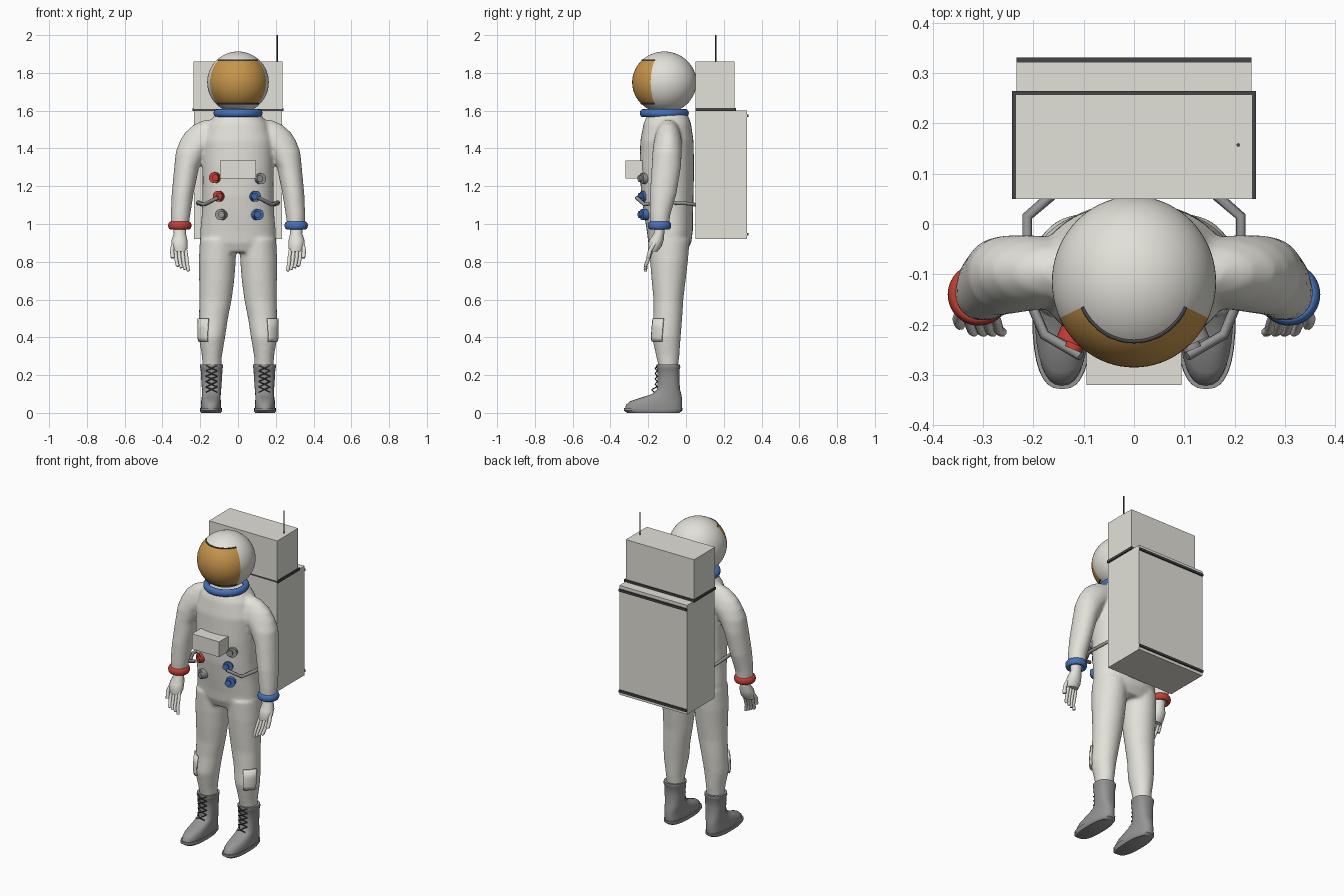
import bpy, bmesh, math
from mathutils import Vector

cube = bpy.data.objects.get("Cube")
if cube:
    bpy.data.objects.remove(cube, do_unlink=True)


def material(name, rgb):
    m = bpy.data.materials.new(name)
    m.use_nodes = True
    m.diffuse_color = (*rgb, 1)
    m.node_tree.nodes["Principled BSDF"].inputs["Base Color"].default_value = (*rgb, 1)
    return m


SUIT = material("suit white", (0.76, 0.75, 0.69))
GOLD = material("visor gold", (0.57, 0.3, 0.07))
RED = material("red", (0.55, 0.05, 0.035))
BLUE = material("blue", (0.06, 0.17, 0.5))
GREY = material("boot grey", (0.3, 0.3, 0.3))
DARK = material("dark trim", (0.06, 0.06, 0.065))


def finish(name, bm, *mats, smooth=True):
    bmesh.ops.recalc_face_normals(bm, faces=bm.faces)
    mesh = bpy.data.meshes.new(name)
    bm.to_mesh(mesh)
    bm.free()
    ob = bpy.data.objects.new(name, mesh)
    bpy.context.collection.objects.link(ob)
    for m in mats:
        mesh.materials.append(m)
    if smooth:
        bpy.ops.object.select_all(action="DESELECT")
        ob.select_set(True)
        bpy.context.view_layer.objects.active = ob
        bpy.ops.object.shade_smooth_by_angle(angle=math.radians(40))
    return ob


def loft(bm, rings, side=1, power=2.0, n=32):
    """Stack rounded outlines given as (x centre, half width, front y, back y, z)."""
    loops = []
    for cx, hw, yf, yb, z in rings:
        loop = []
        for i in range(n):
            a = 2 * math.pi * i / n
            s, c = math.sin(a), math.cos(a)
            px = math.copysign(abs(s) ** (2 / power), s)
            py = math.copysign(abs(c) ** (2 / power), c)
            loop.append(bm.verts.new((side * (cx + hw * px), (yf + yb) / 2 + (yb - yf) / 2 * py, z)))
        loops.append(loop)
    for a, b in zip(loops, loops[1:]):
        for i in range(n):
            j = (i + 1) % n
            bm.faces.new((a[i], a[j], b[j], b[i]))
    bm.faces.new(loops[0])
    bm.faces.new(loops[-1][::-1])


def box(name, lo, hi, mat):
    bm = bmesh.new()
    bmesh.ops.create_cube(bm, size=1)
    lo, hi = Vector(lo), Vector(hi)
    bmesh.ops.scale(bm, vec=hi - lo, verts=bm.verts)
    bmesh.ops.translate(bm, vec=(lo + hi) / 2, verts=bm.verts)
    return finish(name, bm, mat, smooth=False)


def tube(name, paths, radius, mat, res=2):
    cu = bpy.data.curves.new(name, "CURVE")
    cu.dimensions = "3D"
    cu.bevel_depth, cu.bevel_resolution, cu.use_fill_caps = radius, res, True
    for path in paths:
        sp = cu.splines.new("POLY")
        sp.points.add(len(path) - 1)
        for p, co in zip(sp.points, path):
            p.co = (*co, 1)
    cu.materials.append(mat)
    ob = bpy.data.objects.new(name, cu)
    bpy.context.collection.objects.link(ob)
    return ob


def ring(name, loc, major, minor, mat, stretch=1.0):
    bpy.ops.mesh.primitive_torus_add(location=loc, major_radius=major, minor_radius=minor,
                                     major_segments=40, minor_segments=12)
    ob = bpy.context.object
    ob.name, ob.scale.z = name, stretch
    ob.data.materials.append(mat)
    ob.data.shade_smooth()


# Suit: torso, arms and legs fused into one soft skin
bm = bmesh.new()
loft(bm, [(0, .17, -.18, .0, .85), (0, .2, -.2, .028, .9), (0, .2, -.207, .036, .96),
          (0, .192, -.222, .037, 1.05), (0, .188, -.237, .04, 1.15), (0, .188, -.246, .043, 1.3),
          (0, .19, -.242, .04, 1.44), (0, .16, -.225, .027, 1.53), (0, .12, -.205, .01, 1.58)], power=2.2)
arm = [(.308, .046, -.188, -.092, .98), (.304, .052, -.192, -.082, 1.05), (.293, .058, -.192, -.05, 1.16),
       (.272, .066, -.182, -.027, 1.3), (.246, .084, -.178, -.022, 1.38), (.2, .108, -.17, -.022, 1.44),
       (.17, .11, -.16, -.03, 1.485), (.14, .095, -.145, -.045, 1.525), (.12, .06, -.12, -.07, 1.55)]
leg = [(.138, .048, -.14, -.045, .22), (.138, .053, -.158, -.035, .3), (.138, .07, -.18, -.028, .4),
       (.13, .077, -.172, -.02, .5), (.119, .086, -.172, -.014, .6), (.113, .093, -.182, -.002, .7),
       (.11, .098, -.19, .01, .8), (.105, .097, -.195, .02, .92)]
for s in (1, -1):
    loft(bm, arm, s)
    loft(bm, leg, s)
suit = finish("suit_body", bm, SUIT)
rm = suit.modifiers.new("fuse", "REMESH")
rm.mode, rm.voxel_size, rm.use_smooth_shade = "VOXEL", 0.009, True
sm = suit.modifiers.new("soften", "SMOOTH")
sm.factor, sm.iterations = 0.5, 8

# Helmet with visor cut into the shell
bm = bmesh.new()
bmesh.ops.create_uvsphere(bm, u_segments=72, v_segments=36, radius=1)
for h in (-.69, .72):
    bmesh.ops.bisect_plane(bm, geom=bm.verts[:] + bm.edges[:] + bm.faces[:],
                           plane_co=(0, 0, h), plane_no=(0, 0, 1))
for f in bm.faces:
    c = f.calc_center_median()
    if -.69 < c.z < .72 and abs(math.atan2(c.x, -c.y)) < math.radians(65):
        f.material_index = 1
centre, size = Vector((0, -.115, 1.75)), Vector((.163, .17, .163))
bmesh.ops.scale(bm, vec=size, verts=bm.verts)
bmesh.ops.translate(bm, vec=centre, verts=bm.verts)
finish("helmet", bm, SUIT, GOLD)
rims = []
for h in (-.69, .72):
    r = math.sqrt(1 - h * h)
    angles = [math.radians(a) for a in range(-65, 66, 5)]
    rims.append([centre + size * Vector((r * math.sin(a), -r * math.cos(a), h)) for a in angles])
tube("visor_rims", rims, .004, DARK)
ring("collar_ring", (0, -.115, 1.587), .112, .018, BLUE, 1.2)

# Backpack, trim bars and antenna
box("backpack_main", (-.233, .05, .92), (.233, .322, 1.6), SUIT)
box("backpack_top", (-.235, .05, 1.61), (.235, .257, 1.86), SUIT)
box("backpack_seam", (-.242, .05, 1.598), (.242, .264, 1.613), DARK)
for label, z in (("upper", 1.573), ("lower", .945)):
    box("backpack_bar_" + label, (-.233, .32, z - .007), (.233, .331, z + .007), DARK)
tube("antenna", [[(.207, .157, 1.85), (.207, .157, 2)]], .0035, DARK)

# Chest box and hose connectors
box("chest_box", (-.094, -.32, 1.24), (.094, -.2, 1.335), SUIT)
knobs = [(-.117, 1.245, RED), (-.097, 1.147, RED), (-.085, 1.05, GREY),
         (.113, 1.24, GREY), (.085, 1.147, BLUE), (.1, 1.05, BLUE)]
for i, (x, z, mat) in enumerate(knobs):
    for part, r, depth, y in (("base", .029, .05, -.212), ("cap", .018, .02, -.24)):
        bpy.ops.mesh.primitive_cylinder_add(vertices=20, radius=r, depth=depth, location=(x, y, z),
                                            rotation=(math.pi / 2, 0, math.copysign(.4, x)))
        ob = bpy.context.object
        ob.name = f"connector_{part}_{i + 1}"
        ob.data.materials.append(mat)
        bpy.ops.object.shade_smooth_by_angle(angle=math.radians(40))

for s, side in ((1, "left"), (-1, "right")):
    # Control arm from the backpack
    tube("control_arm_" + side, [[(s * x, y, z) for x, y, z in (
        (.16, .06, 1.1), (.212, .015, 1.108), (.212, -.14, 1.115), (.178, -.22, 1.103),
        (.105, -.262, 1.14))]], .0105, GREY, 1)

    # Wrist ring, hand and fingers
    ring("wrist_ring_" + side, (s * .308, -.14, .992), .049, .013, BLUE if s > 0 else RED, 1.6)
    bm = bmesh.new()
    loft(bm, [(.308, .034, -.17, -.11, .99), (.308, .032, -.17, -.115, .95), (.31, .042, -.195, -.118, .915),
              (.308, .042, -.202, -.13, .88), (.306, .034, -.2, -.15, .855)], s, n=20)
    finish("hand_" + side, bm, SUIT)
    fingers = [[(s * (.28 + .017 * k), -.175, .88), (s * (.272 + .019 * k), -.195, .825),
                (s * (.268 + .018 * k), -.212, .785), (s * (.262 + .018 * k), -.215, .75 + .009 * k)]
               for k in range(4)]
    tube("fingers_" + side, fingers, .0095, SUIT)
    tube("thumb_" + side, [[(s * .34, -.16, .91), (s * .35, -.19, .86), (s * .345, -.2, .82)]], .011, SUIT)

    # Leg pocket following the outer front of the shin
    bm = bmesh.new()
    rows = []
    for cx, hw, yf, yb, z in ((.137, .067, -.177, -.03, .378), leg[2], (.134, .075, -.177, -.022, .45), leg[3]):
        row = []
        for k in range(9):
            a = math.radians(18 + 7 * k)
            row.append(bm.verts.new((s * (cx + (hw + .005) * math.sin(a)),
                                     (yf + yb) / 2 - ((yb - yf) / 2 + .005) * math.cos(a), z)))
        rows.append(row)
    for a, b in zip(rows, rows[1:]):
        for k in range(8):
            bm.faces.new((a[k], a[k + 1], b[k + 1], b[k]))
    pocket = finish("leg_pocket_" + side, bm, SUIT)
    sol = pocket.modifiers.new("thickness", "SOLIDIFY")
    sol.thickness, sol.offset = .01, 0

    # Boot with sole and laces
    bm = bmesh.new()
    loft(bm, [(.143, .053, -.322, -.022, .02), (.143, .054, -.318, -.02, .042), (.143, .052, -.295, -.02, .062),
              (.142, .05, -.235, -.022, .082), (.141, .05, -.178, -.025, .1), (.14, .051, -.153, -.032, .125),
              (.14, .055, -.15, -.035, .18), (.14, .058, -.153, -.033, .235), (.14, .061, -.156, -.03, .24),
              (.14, .06, -.155, -.031, .255)], s, 2.4)
    finish("boot_" + side, bm, GREY)
    bm = bmesh.new()
    loft(bm, [(.143, .052, -.31, -.035, 0), (.143, .059, -.328, -.02, .012), (.143, .058, -.328, -.018, .026)], s, 2.6)
    finish("boot_sole_" + side, bm, GREY)
    laces = []
    for k in range(5):
        z, y = .11 + .028 * k, (-.178 if k == 0 else -.16)
        for d in (-1, 1):
            laces.append([(s * .14 - d * .03, y + .008, z), (s * .14, y - .003, z + .014),
                          (s * .14 + d * .03, -.152, z + .028)])
    tube("laces_" + side, laces, .0032, DARK, 1)
